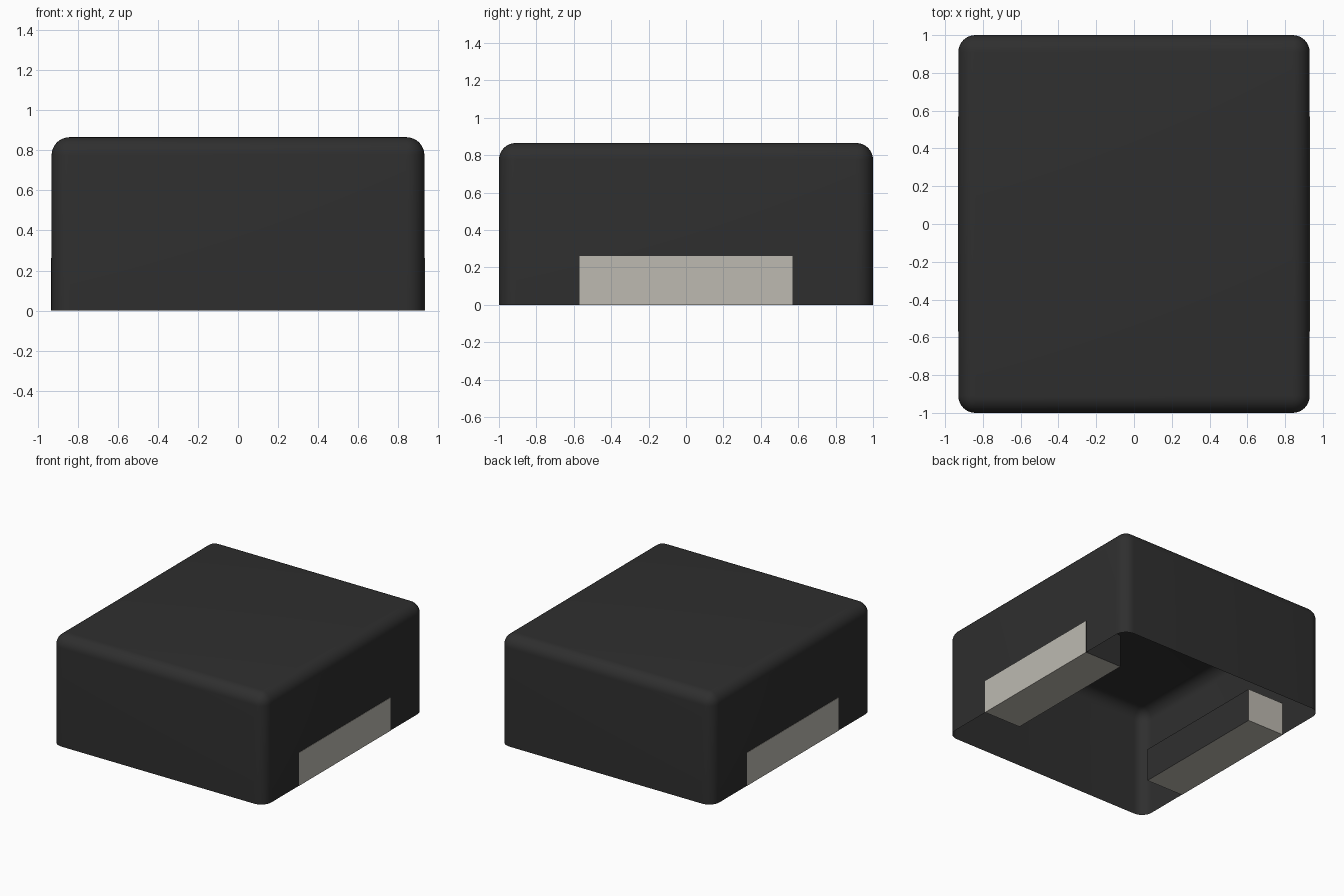
import bpy, bmesh, math
from mathutils import Matrix

cube = bpy.data.objects.get("Cube")
if cube:
    bpy.data.objects.remove(cube, do_unlink=True)


def material(name, rgb):
    mat = bpy.data.materials.new(name)
    mat.use_nodes = True
    mat.diffuse_color = (*rgb, 1)
    bsdf = next(n for n in mat.node_tree.nodes if n.type == 'BSDF_PRINCIPLED')
    bsdf.inputs["Base Color"].default_value = (*rgb, 1)
    return mat


charcoal = material("charcoal", (0.028, 0.028, 0.028))
warm_grey = material("warm_grey", (0.51, 0.49, 0.44))

HALF_X, HALF_Y, HEIGHT, RADIUS = 0.93, 1.0, 0.865, 0.09


def box(bm, size, center):
    matrix = Matrix.Translation(center) @ Matrix.Diagonal((*size, 1))
    bmesh.ops.create_cube(bm, size=1, matrix=matrix)


def finish(bm, name, mats):
    mesh = bpy.data.meshes.new(name)
    bm.to_mesh(mesh)
    bm.free()
    for m in mats:
        mesh.materials.append(m)
    obj = bpy.data.objects.new(name, mesh)
    bpy.context.collection.objects.link(obj)
    return obj


# Rounded shell, thin-walled and open underneath
bm = bmesh.new()
box(bm, (2 * HALF_X, 2 * HALF_Y, HEIGHT), (0, 0, HEIGHT / 2))
bm.normal_update()
bmesh.ops.delete(bm, geom=[f for f in bm.faces if f.normal.z < -0.9],
                 context='FACES_ONLY')
bmesh.ops.bevel(bm, geom=[e for e in bm.edges if not e.is_boundary],
                offset=RADIUS, segments=8, profile=0.5, affect='EDGES')
shell = finish(bm, "shell", [charcoal])
bpy.ops.object.select_all(action='DESELECT')
shell.select_set(True)
bpy.context.view_layer.objects.active = shell
bpy.ops.object.shade_smooth_by_angle(angle=math.radians(40))

# Contact pads, one per side, each the other turned half a circle
DEPTH, LENGTH, PAD_HEIGHT, PROUD = 0.325, 1.14, 0.262, 0.002
for name, turn in (("left_pad", 0), ("right_pad", math.pi)):
    bm = bmesh.new()
    box(bm, (DEPTH, LENGTH, PAD_HEIGHT),
        (HALF_X + PROUD - DEPTH / 2, 0, PAD_HEIGHT / 2))
    bm.normal_update()
    # Inner face and one end are dark
    for f in bm.faces:
        f.material_index = int(f.normal.x < -0.9 or f.normal.y > 0.9)
    bmesh.ops.rotate(bm, verts=bm.verts, cent=(0, 0, 0),
                     matrix=Matrix.Rotation(turn, 3, 'Z'))
    finish(bm, name, [warm_grey, charcoal])
